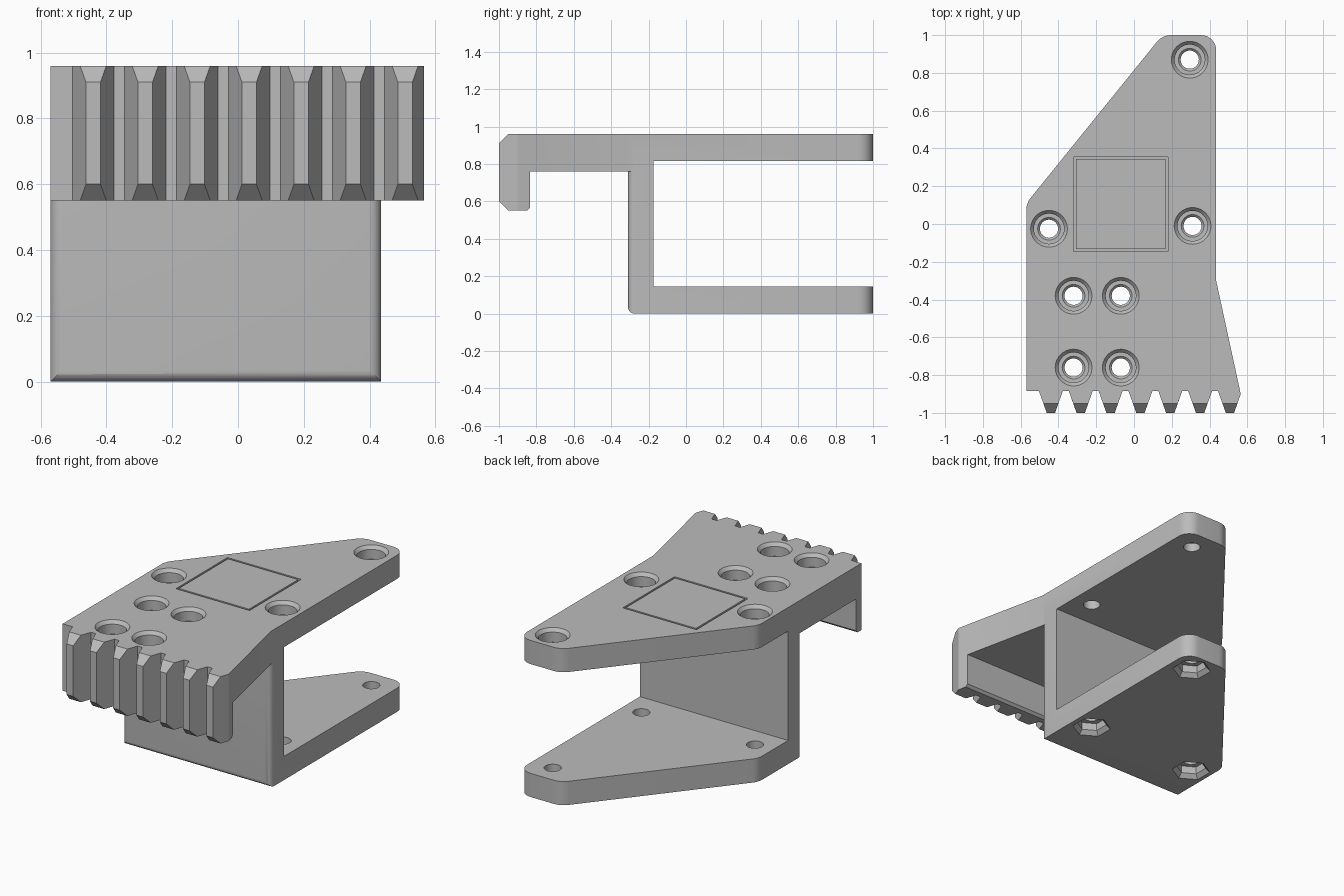
import bpy, bmesh, math
from mathutils import Vector, Matrix

old = bpy.data.objects.get("Cube")
if old:
    bpy.data.objects.remove(old, do_unlink=True)

grey = bpy.data.materials.new("plain_grey")
grey.use_nodes = True
GREY = (0.5, 0.5, 0.5, 1)
grey.diffuse_color = GREY
grey.node_tree.nodes["Principled BSDF"].inputs["Base Color"].default_value = GREY


def new_object(name, bm):
    bmesh.ops.recalc_face_normals(bm, faces=bm.faces)
    mesh = bpy.data.meshes.new(name)
    bm.to_mesh(mesh)
    bm.free()
    mesh.materials.append(grey)
    ob = bpy.data.objects.new(name, mesh)
    bpy.context.collection.objects.link(ob)
    return ob


def rounded(points, steps=8):
    """Outline from (x, y) or (x, y, radius) corners, with the radii filleted."""
    out = []
    for i, p in enumerate(points):
        c = Vector(p[:2])
        if len(p) == 2:
            out.append(c)
            continue
        a = (Vector(points[i - 1][:2]) - c).normalized()
        b = (Vector(points[(i + 1) % len(points)][:2]) - c).normalized()
        half = a.angle(b) / 2
        centre = c + (a + b).normalized() * (p[2] / math.sin(half))
        start = c + a * (p[2] / math.tan(half)) - centre
        end = c + b * (p[2] / math.tan(half)) - centre
        sweep = start.angle_signed(end)
        for k in range(steps + 1):
            out.append(centre + Matrix.Rotation(-sweep * k / steps, 2) @ start)
    return out


def extrude(name, points, low, high, along_x=False):
    """Prism from an outline: (x, y) raised along z, or (y, z) run along x."""
    bm = bmesh.new()
    place = (lambda p, d: (d, p[0], p[1])) if along_x else (lambda p, d: (p[0], p[1], d))
    face = bm.faces.new([bm.verts.new(place(p, low)) for p in points])
    moved = bmesh.ops.extrude_face_region(bm, geom=[face])["geom"]
    shift = Vector(place((0, 0), high - low))
    bmesh.ops.translate(bm, vec=shift, verts=[v for v in moved if isinstance(v, bmesh.types.BMVert)])
    return new_object(name, bm)


def stack(name, x, y, rings, sides, turn=0.0):
    """Closed solid of revolution from (radius, height) rings."""
    bm = bmesh.new()
    loops = []
    for r, z in rings:
        angles = [turn + math.tau * k / sides for k in range(sides)]
        loops.append([bm.verts.new((x + r * math.cos(a), y + r * math.sin(a), z)) for a in angles])
    bm.faces.new(loops[0])
    bm.faces.new(loops[-1])
    for lo, hi in zip(loops, loops[1:]):
        for k in range(sides):
            n = (k + 1) % sides
            bm.faces.new((lo[k], lo[n], hi[n], hi[k]))
    return new_object(name, bm)


def combine(target, other, operation):
    mod = target.modifiers.new("cut", "BOOLEAN")
    mod.operation, mod.object, mod.solver = operation, other, "EXACT"
    bpy.context.view_layer.objects.active = target
    bpy.ops.object.modifier_apply(modifier=mod.name)
    bpy.data.objects.remove(other, do_unlink=True)


LEFT, RIGHT = -0.57, 0.435
FRONT, TOP = -0.31, 0.96
back_corners = [(RIGHT, 1, 0.08), (0.15, 1, 0.1), (LEFT, 0.11, 0.1)]

# Toothed head: plan outline crossed with the hooked side profile
teeth = []
for i in range(7):
    x = -0.44 + 0.158 * i
    teeth += [(x - 0.063, -0.885), (x - 0.022, -1), (x + 0.022, -1)]
    teeth.append((x + 0.063, -0.885) if i < 6 else (0.565, -0.9))
plan = rounded([(LEFT, -0.885)] + teeth + [(RIGHT, -0.3)] + back_corners)
hook = [(-1, 0.6), (-0.95, 0.55), (-0.85, 0.55), (-0.835, 0.565), (-0.835, 0.76),
        (-0.22, 0.76), (-0.22, 0.815), (1.1, 0.815), (1.1, TOP), (-0.95, TOP), (-1, 0.91)]
body = extrude("clamp_bracket", hook, -0.8, 0.8, along_x=True)
combine(body, extrude("head_plan", plan, 0.3, 1.2), "INTERSECT")

# Upright wall and lower plate, with softened front edges
plan = rounded([(LEFT, FRONT, 0.035), (RIGHT, FRONT, 0.035)] + back_corners)
angle = rounded([(FRONT, 0, 0.035), (1.1, 0), (1.1, 0.145), (-0.175, 0.145), (-0.175, 0.85), (FRONT, 0.85)])
lower = extrude("wall_and_plate", angle, -0.8, 0.8, along_x=True)
combine(lower, extrude("lower_plan", plan, -0.2, 1.2), "INTERSECT")
combine(body, lower, "UNION")

# Countersunk bolt holes in the head
through = [(0.31, -0.01), (-0.45, -0.025), (0.295, 0.87)]
front_holes = [(x, y) for x in (-0.32, -0.07) for y in (-0.38, -0.76)]
bore = [(0.048, 0.7), (0.048, TOP - 0.092), (0.06, TOP - 0.08), (0.08, TOP - 0.08),
        (0.08, TOP - 0.02), (0.106, TOP + 0.01)]
for x, y in through + front_holes:
    combine(body, stack("bolt_bore", x, y, bore, 40), "DIFFERENCE")

# Matching holes with tapered hexagonal nut pockets in the lower plate
pocket = [(0.12, -0.01), (0.085, 0.025), (0.085, 0.07)]
for x, y in through:
    combine(body, stack("nut_pocket", x, y, pocket, 6, math.pi / 6), "DIFFERENCE")
    combine(body, stack("lower_bore", x, y, [(0.048, -0.05), (0.048, 0.3)], 40), "DIFFERENCE")


# Fine square groove on the top
def square(name, half, low, high):
    size = half * math.sqrt(2)
    return stack(name, -0.07, 0.105, [(size, low), (size, high)], 4, math.pi / 4)


groove = square("groove", 0.25, TOP - 0.01, TOP + 0.05)
combine(groove, square("groove_core", 0.238, TOP - 0.1, TOP + 0.1), "DIFFERENCE")
combine(body, groove, "DIFFERENCE")

# Smooth the rounded faces, keep the edges crisp
bpy.ops.object.select_all(action="DESELECT")
body.select_set(True)
bpy.context.view_layer.objects.active = body
bpy.ops.object.shade_smooth_by_angle(angle=math.radians(25))
